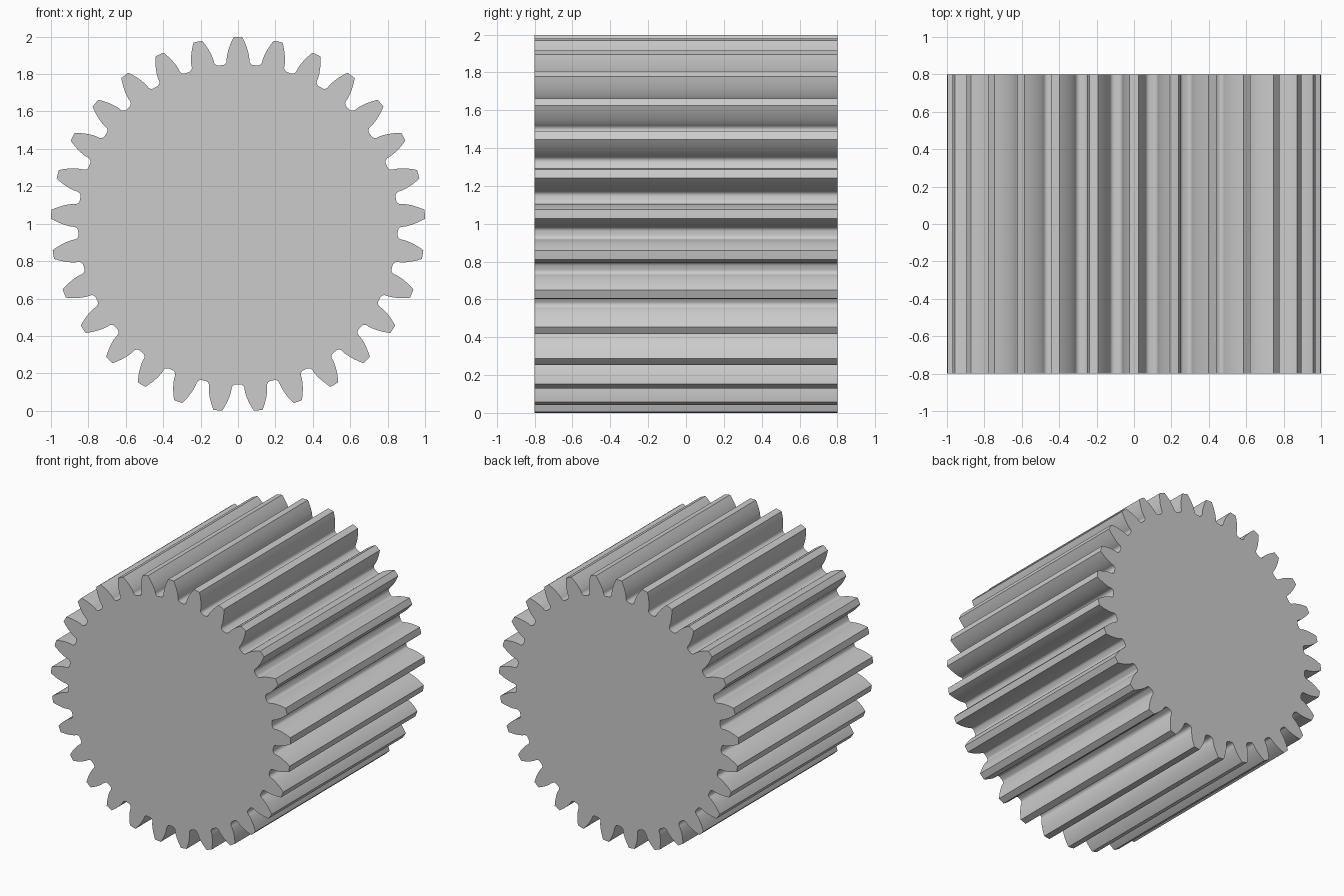
import bpy, bmesh
from math import pi, sin, cos, acos, tan, sqrt, radians

if "Cube" in bpy.data.objects:
    bpy.data.objects.remove(bpy.data.objects["Cube"])

TEETH = 29
TIP_R = 1.0004
HALF_LEN = 0.8
MODULE = 2 * TIP_R / (TEETH + 2)
PITCH_R = MODULE * TEETH / 2
ROOT_R = PITCH_R - 1.25 * MODULE
BASE_R = PITCH_R * cos(radians(20))


def inv(a):
    return tan(a) - a


# Half-angle of a tooth at radius r (20 degree involute flank)
def half_angle(r):
    return pi / (2 * TEETH) + inv(radians(20)) - inv(acos(min(1, BASE_R / r)))


# One side of a tooth, from the middle of the gap up to the tip: (angle, radius)
fillet = BASE_R - ROOT_R
gap = pi / TEETH - half_angle(BASE_R)
side = [(pi / TEETH, ROOT_R)]
for i in range(6):
    t = pi / 2 * (1 - i / 6)
    w = gap - fillet / BASE_R * (1 - cos(t))
    side.append((pi / TEETH - w, BASE_R - fillet * sin(t)))
for i in range(13):
    r = BASE_R + (TIP_R - BASE_R) * (i / 12) ** 1.5
    side.append((half_angle(r), r))

# Whole tooth: left side, tip middle, mirrored right side
tooth = [(-a, r) for a, r in side] + [(0, TIP_R)] + [(a, r) for a, r in side[:0:-1]]
outline = []
for k in range(TEETH):
    c = 2 * pi * k / TEETH
    outline += [(r * sin(c + a), r * cos(c + a)) for a, r in tooth]
low = min(z for x, z in outline)

# Extrude the gear outline along y
bm = bmesh.new()
face = bm.faces.new([bm.verts.new((x, -HALF_LEN, z - low)) for x, z in outline])
ext = bmesh.ops.extrude_face_region(bm, geom=[face], use_keep_orig=True)
moved = [v for v in ext["geom"] if isinstance(v, bmesh.types.BMVert)]
bmesh.ops.translate(bm, verts=moved, vec=(0, 2 * HALF_LEN, 0))
bmesh.ops.recalc_face_normals(bm, faces=bm.faces[:])
mesh = bpy.data.meshes.new("spur_gear")
bm.to_mesh(mesh)
bm.free()

gear = bpy.data.objects.new("spur_gear", mesh)
bpy.context.collection.objects.link(gear)
bpy.context.view_layer.objects.active = gear
gear.select_set(True)
bpy.ops.object.shade_smooth_by_angle(angle=radians(30))
